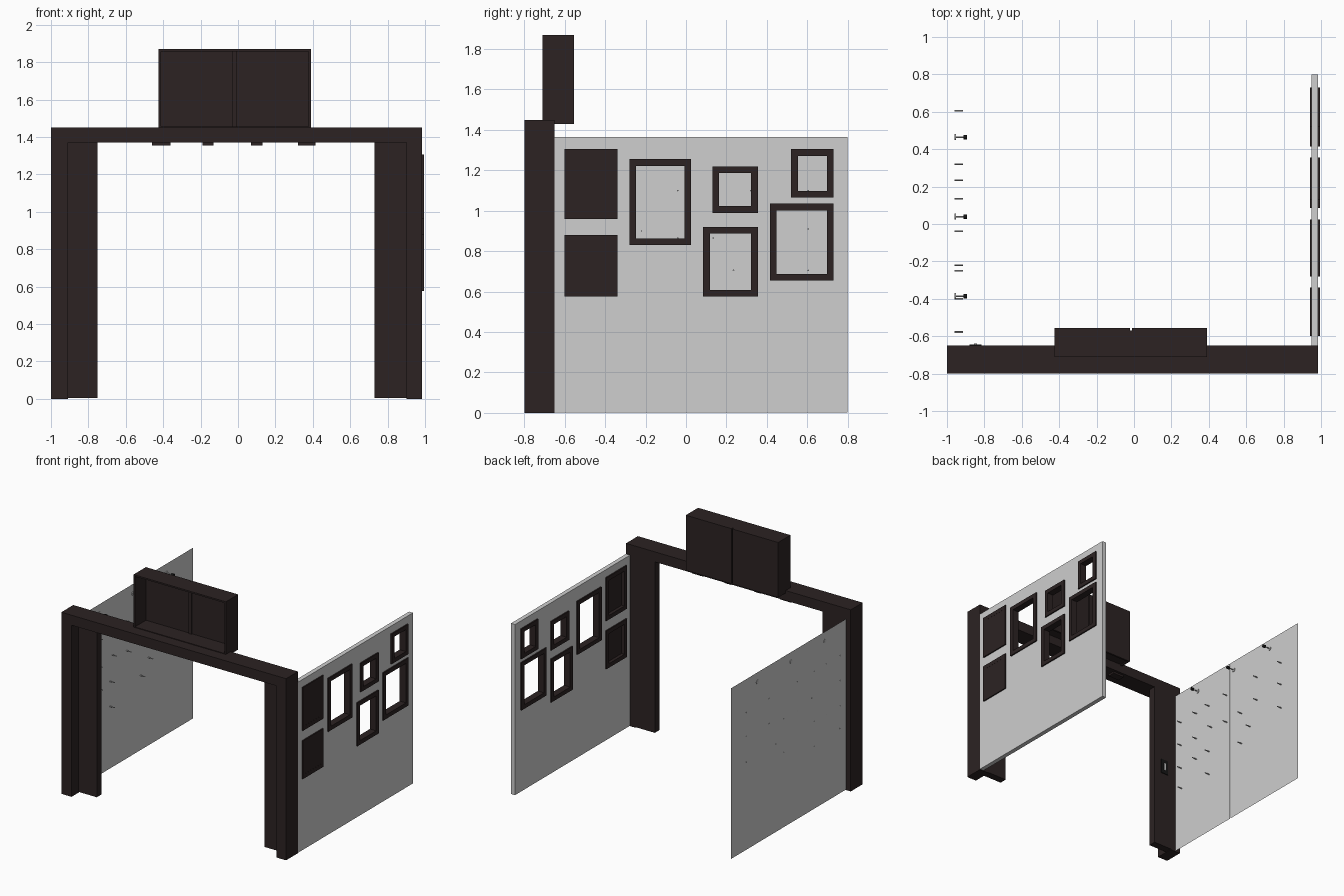
import bpy, bmesh
from mathutils import Matrix, Vector

if "Cube" in bpy.data.objects:
    bpy.data.objects.remove(bpy.data.objects["Cube"])


def material(name, rgb):
    m = bpy.data.materials.new(name)
    m.diffuse_color = (*rgb, 1)
    m.use_nodes = True
    m.node_tree.nodes["Principled BSDF"].inputs["Base Color"].default_value = m.diffuse_color
    return m


WOOD = material("dark_wood", (0.025, 0.0165, 0.0165))
PAINT = material("wall_paint", (0.62, 0.62, 0.62))
BLACK = material("black_metal", (0.008, 0.008, 0.008))
STEEL = material("steel", (0.55, 0.55, 0.55))


def finish(name, bm, mat):
    me = bpy.data.meshes.new(name)
    bm.to_mesh(me)
    bm.free()
    ob = bpy.data.objects.new(name, me)
    bpy.context.collection.objects.link(ob)
    if mat:
        me.materials.append(mat)
    return ob


def boxes(name, mat, *bounds):
    """One object made of boxes given as x0, x1, y0, y1, z0, z1."""
    bm = bmesh.new()
    for x0, x1, y0, y1, z0, z1 in bounds:
        mid = Vector(((x0 + x1) / 2, (y0 + y1) / 2, (z0 + z1) / 2))
        size = Matrix.Diagonal((x1 - x0, y1 - y0, z1 - z0, 1))
        bmesh.ops.create_cube(bm, size=1, matrix=Matrix.Translation(mid) @ size)
    return finish(name, bm, mat)


def rods(name, mat, x0, x1, radius, points, sides=12):
    """Cylinders along x at the given (y, z) points."""
    bm = bmesh.new()
    for y, z in points:
        bmesh.ops.create_cone(
            bm, cap_ends=True, segments=sides, radius1=radius, radius2=radius, depth=x1 - x0,
            matrix=Matrix.Translation(((x0 + x1) / 2, y, z)) @ Matrix.Rotation(1.570796, 4, 'Y'))
    return finish(name, bm, mat)


# Portal: header beam, stepped posts
boxes("header_beam", WOOD, (-1, 0.985, -0.8, -0.65, 1.37, 1.45))
boxes("left_post", WOOD, (-1, -0.91, -0.8, -0.65, 0, 1.37))
boxes("left_inner_jamb", WOOD, (-0.91, -0.75, -0.71, -0.65, 0.005, 1.37))
boxes("right_post", WOOD, (0.90, 0.985, -0.8, -0.65, 0, 1.37))
boxes("right_inner_jamb", WOOD, (0.73, 0.90, -0.71, -0.65, 0.005, 1.37))
boxes("beam_fittings", WOOD, *[(a, b, -0.73, -0.67, 1.355, 1.372) for a, b in
      ((-0.46, -0.36), (-0.19, -0.13), (0.07, 0.13), (0.32, 0.415))])

# Cabinet on the beam: open at the front, doors at the back
X0, X1, Z0, Z1 = -0.425, 0.39, 1.43, 1.87
boxes("cabinet_body", WOOD,
      (X0, X0 + 0.012, -0.71, -0.57, Z0, Z1), (X1 - 0.012, X1, -0.71, -0.57, Z0, Z1),
      (X0, X1, -0.71, -0.57, Z1 - 0.012, Z1), (X0, X1, -0.71, -0.57, 1.44, 1.455),
      (-0.03, -0.005, -0.58, -0.57, Z0, Z1))
boxes("cabinet_doors", WOOD,
      (X0, -0.022, -0.57, -0.555, Z0, Z1), (-0.012, X1, -0.57, -0.555, Z0, Z1))

# Window frames in the right wall: outer y0, y1, z0, z1
OPEN = [(-0.28, 0.025, 0.83, 1.255), (0.13, 0.355, 0.99, 1.22), (0.085, 0.355, 0.575, 0.92),
        (0.52, 0.73, 1.065, 1.305), (0.415, 0.73, 0.655, 1.035)]
CLOSED = [(-0.60, -0.34, 0.96, 1.305), (-0.60, -0.34, 0.575, 0.88)]
T = 0.033
for i, (a, b, c, d) in enumerate(OPEN + CLOSED):
    boxes(f"window_frame_{i + 1}", WOOD,
          (0.94, 0.995, a, a + T, c, d), (0.94, 0.995, b - T, b, c, d),
          (0.94, 0.995, a + T, b - T, c, c + T), (0.94, 0.995, a + T, b - T, d - T, d))
boxes("window_panels", WOOD, *[(0.965, 0.994, a + T, b - T, c + T, d - T) for a, b, c, d in CLOSED])

# Right wall, cut through at every window
wall = boxes("right_wall", PAINT, (0.95, 0.985, -0.65, 0.8, 0.003, 1.365))
E = 0.015
cutter = boxes("window_cutter", None,
               *[(0.9, 1.05, a + E, b - E, c + E, d - E) for a, b, c, d in OPEN + CLOSED])
cutter.hide_render = True
cut = wall.modifiers.new("windows", 'BOOLEAN')
cut.operation, cut.solver, cut.object = 'DIFFERENCE', 'EXACT', cutter
bpy.context.view_layer.objects.active = wall
bpy.ops.object.modifier_apply(modifier=cut.name)
bpy.data.objects.remove(cutter)

# Left wall: two thin sheets
for name, a, b in (("left_wall_front", -0.65, -0.004), ("left_wall_back", 0.0, 0.8)):
    bm = bmesh.new()
    bm.faces.new([bm.verts.new((-0.957, y, z)) for y, z in
                  ((a, 0.003), (b, 0.003), (b, 1.365), (a, 1.365))])
    finish(name, bm, PAINT)

# Pegs through the left wall
rods("wall_pegs", STEEL, -0.96, -0.915, 0.004,
     [(0.605, 1.1), (0.605, 0.91), (0.605, 0.705), (0.32, 1.1), (0.32, 0.9), (0.235, 0.705),
      (0.135, 0.865), (0.135, 0.6), (-0.04, 1.1), (-0.04, 0.865), (-0.22, 0.9), (-0.25, 1.1),
      (-0.25, 0.7), (-0.25, 0.5), (-0.4, 1.1), (-0.4, 0.88), (-0.4, 0.7), (-0.58, 1.1),
      (-0.58, 0.9), (-0.58, 0.7), (-0.575, 0.52)], 8)

# Wall hooks: base disc, arm and knob
HOOKS = [(y, 1.29) for y in (-0.385, 0.04, 0.465)]
rods("hook_bases", STEEL, -0.96, -0.952, 0.016, HOOKS, 20)
rods("hook_arms", STEEL, -0.952, -0.905, 0.004, HOOKS)
rods("hook_knobs", BLACK, -0.912, -0.892, 0.012, HOOKS, 16)

# Switch plate on the back of the left jamb
boxes("switch_plate", BLACK, (-0.88, -0.815, -0.65, -0.644, 0.64, 0.76))
boxes("switch_rocker", STEEL, (-0.855, -0.84, -0.644, -0.64, 0.67, 0.73))
